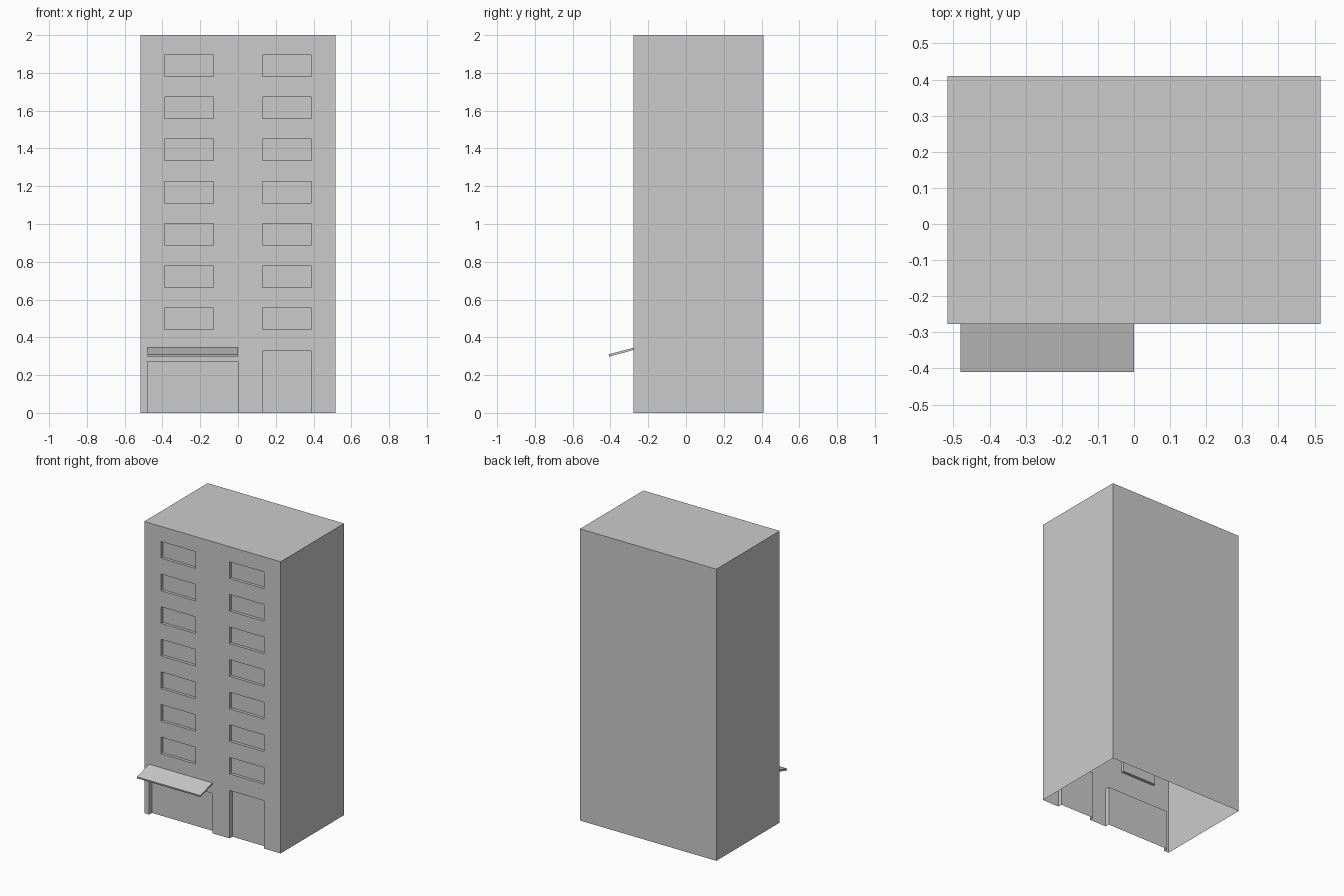
import bpy, bmesh

if "Cube" in bpy.data.objects:
    bpy.data.objects.remove(bpy.data.objects["Cube"])

W, Y0, Y1, H = 0.517, -0.277, 0.41, 2.0   # half width, front, back, height


def add_box(bm, x0, x1, y0, y1, z0, z1):
    verts = bmesh.ops.create_cube(bm, size=1)["verts"]
    for v in verts:
        v.co.x = x1 if v.co.x > 0 else x0
        v.co.y = y1 if v.co.y > 0 else y0
        v.co.z = z1 if v.co.z > 0 else z0


def make_object(name, bm):
    bmesh.ops.recalc_face_normals(bm, faces=bm.faces[:])
    mesh = bpy.data.meshes.new(name)
    bm.to_mesh(mesh)
    bm.free()
    obj = bpy.data.objects.new(name, mesh)
    bpy.context.collection.objects.link(obj)
    return obj


# Main block
bm = bmesh.new()
add_box(bm, -W, W, Y0, Y1, 0, H)
building = make_object("building_shell", bm)

# Recesses: seven rows of paired windows, a wide shopfront and a door
bm = bmesh.new()
for row in range(7):
    z = 0.441 + 0.2235 * row
    for x in (-0.39, 0.13):
        add_box(bm, x, x + 0.26, Y0 - 0.1, Y0 + 0.02, z, z + 0.114)
add_box(bm, -0.48, 0.0, Y0 - 0.1, Y0 + 0.03, -0.1, 0.273)
add_box(bm, 0.13, 0.39, Y0 - 0.1, Y0 + 0.03, -0.1, 0.328)
cutter = make_object("recess_cutter", bm)
cutter.hide_render = True

mod = building.modifiers.new("recesses", "BOOLEAN")
mod.operation = "DIFFERENCE"
mod.solver = "EXACT"
mod.object = cutter
bpy.context.view_layer.objects.active = building
bpy.ops.object.modifier_apply(modifier=mod.name)
bpy.data.objects.remove(cutter)

# Open underside
bm = bmesh.new()
bm.from_mesh(building.data)
floor = [f for f in bm.faces
         if f.normal.z < -0.5 and f.calc_center_median().z < 0.001]
bmesh.ops.delete(bm, geom=floor, context="FACES")
bm.to_mesh(building.data)
bm.free()

# Sloping awning over the shopfront, extruded along x from its side profile
profile = [(Y0, 0.345), (-0.41, 0.310), (-0.407, 0.298), (Y0, 0.333)]
bm = bmesh.new()
side = bm.faces.new([bm.verts.new((-0.48, y, z)) for y, z in profile])
ext = bmesh.ops.extrude_face_region(bm, geom=[side], use_keep_orig=True)
for v in ext["geom"]:
    if isinstance(v, bmesh.types.BMVert):
        v.co.x = 0.0
make_object("awning", bm)
